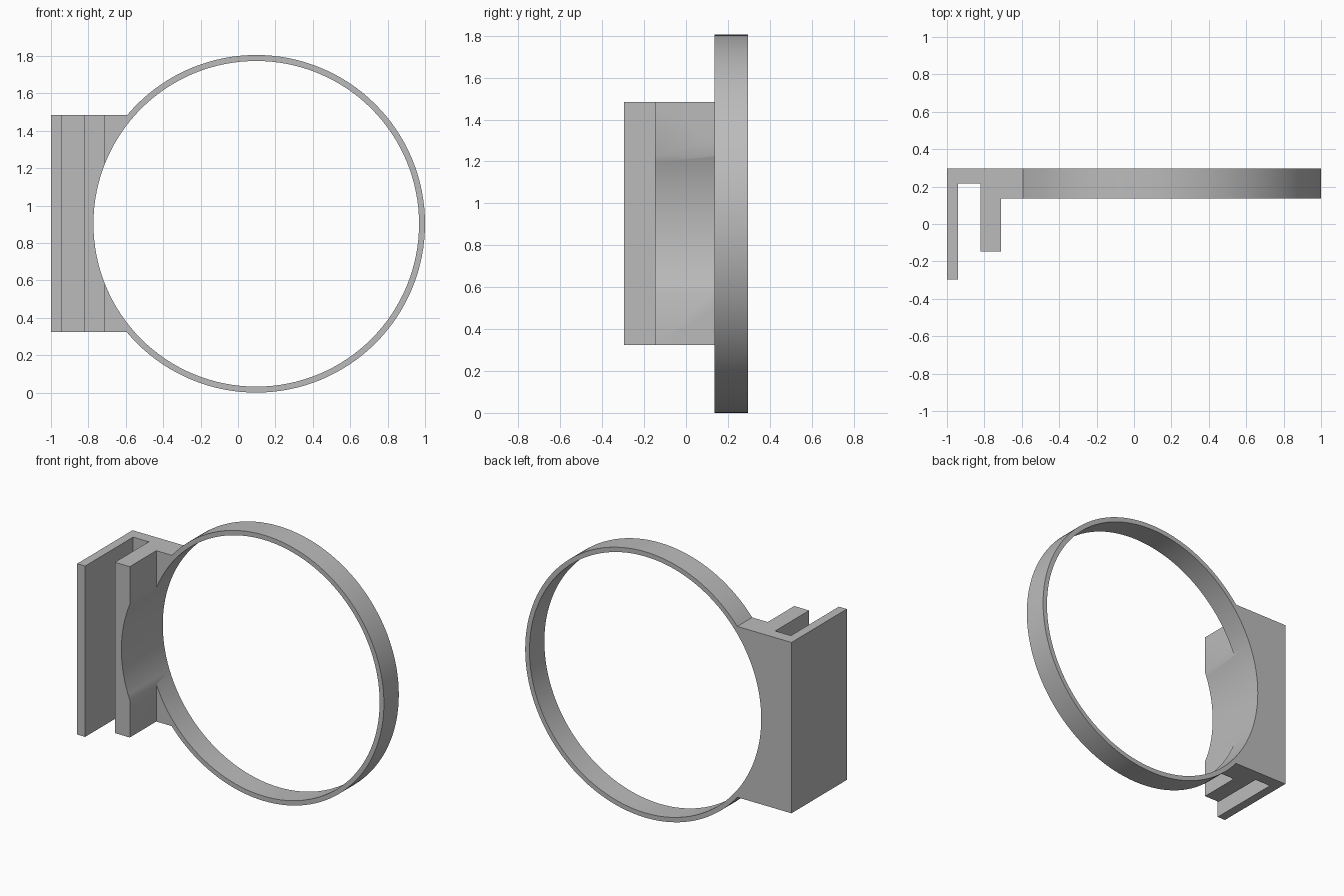
import bpy, bmesh, math

cube = bpy.data.objects.get("Cube")
if cube:
    bpy.data.objects.remove(cube, do_unlink=True)

grey = bpy.data.materials.new("plain grey")
grey.use_nodes = True
grey.diffuse_color = (0.5, 0.5, 0.5, 1)
grey.node_tree.nodes["Principled BSDF"].inputs["Base Color"].default_value = (0.5, 0.5, 0.5, 1)

RADIUS, WALL = 0.9025, 0.032
CX, CZ = 1 - RADIUS, RADIUS
BACK, RING_FRONT = 0.297, 0.137
BOTTOM, TOP = 0.323, 1.483


def prism(name, points, direction):
    """Extrude a closed outline along a direction."""
    bm = bmesh.new()
    face = bm.faces.new([bm.verts.new(p) for p in points])
    grown = bmesh.ops.extrude_face_region(bm, geom=[face])
    bmesh.ops.translate(bm, vec=direction,
                        verts=[g for g in grown["geom"] if isinstance(g, bmesh.types.BMVert)])
    bmesh.ops.recalc_face_normals(bm, faces=bm.faces)
    mesh = bpy.data.meshes.new(name)
    bm.to_mesh(mesh)
    bm.free()
    mesh.materials.append(grey)
    obj = bpy.data.objects.new(name, mesh)
    bpy.context.collection.objects.link(obj)
    return obj


def disc(name, radius, y0, y1, sides=128):
    angles = [2 * math.pi * i / sides for i in range(sides)]
    ring = [(CX + radius * math.cos(a), y0, CZ + radius * math.sin(a)) for a in angles]
    return prism(name, ring, (0, y1 - y0, 0))


def combine(target, other, operation):
    mod = target.modifiers.new(operation, "BOOLEAN")
    mod.operation, mod.solver, mod.object = operation, "EXACT", other
    bpy.ops.object.select_all(action="DESELECT")
    bpy.context.view_layer.objects.active = target
    target.select_set(True)
    bpy.ops.object.modifier_apply(modifier=mod.name)
    bpy.data.objects.remove(other, do_unlink=True)


# Clip bracket: thin outer arm, slot, thick inner arm and a plate reaching the hoop
outline = [(-1, BACK), (-1, -0.297), (-0.94, -0.297), (-0.94, 0.217), (-0.822, 0.217),
           (-0.822, -0.147), (-0.71, -0.147), (-0.71, RING_FRONT), (-0.58, RING_FRONT), (-0.58, BACK)]
holder = prism("hoop_with_clip_bracket", [(x, y, BOTTOM) for x, y in outline], (0, 0, TOP - BOTTOM))

# Hoop: join a solid disc, then bore through disc and inner arm together
combine(holder, disc("hoop_disc", RADIUS, RING_FRONT, BACK), "UNION")
combine(holder, disc("bore_cutter", RADIUS - WALL, -0.5, 0.5), "DIFFERENCE")
bpy.ops.object.shade_smooth_by_angle(angle=math.radians(30))
